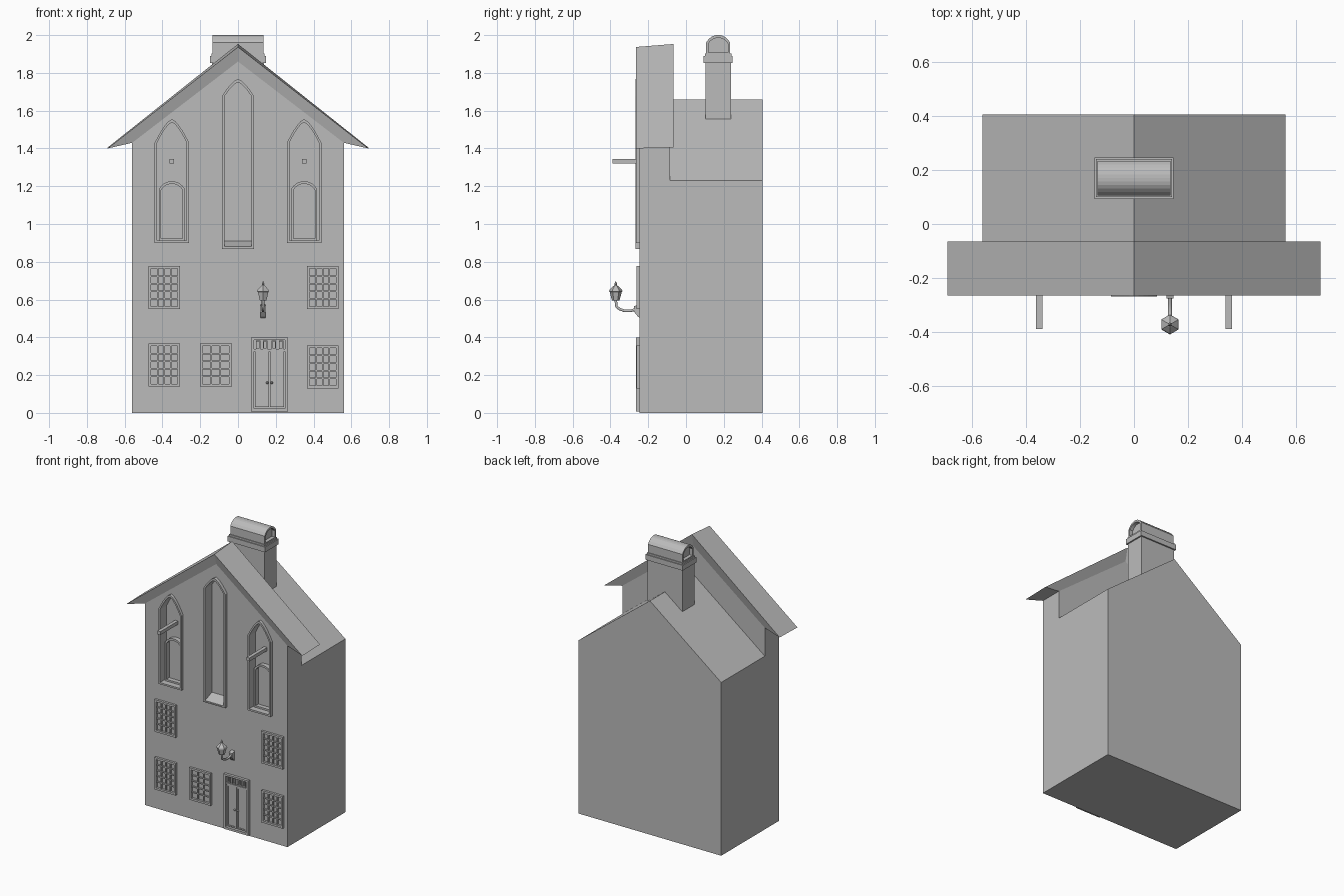
import bpy, bmesh, math
from mathutils import Vector, Matrix

if "Cube" in bpy.data.objects:
    bpy.data.objects.remove(bpy.data.objects["Cube"])

stone = bpy.data.materials.new("stone_grey")
stone.diffuse_color = (0.5, 0.5, 0.5, 1)
stone.use_nodes = True
stone.node_tree.nodes["Principled BSDF"].inputs["Base Color"].default_value = stone.diffuse_color
WALL, BACK, RECESS = -0.245, 0.405, -0.19


def finish(name, bm):
    bmesh.ops.recalc_face_normals(bm, faces=bm.faces[:])
    me = bpy.data.meshes.new(name)
    bm.to_mesh(me)
    bm.free()
    me.materials.append(stone)
    ob = bpy.data.objects.new(name, me)
    bpy.context.collection.objects.link(ob)
    return ob


def ring(bm, pts, d, axis="y"):
    """Place a 2D profile (u, z) at depth d along an axis."""
    return [bm.verts.new((u, d, z) if axis == "y" else (d, u, z)) for u, z in pts]


def bridge(bm, a, b):
    n = len(a)
    for i in range(n):
        bm.faces.new((a[i], a[(i + 1) % n], b[(i + 1) % n], b[i]))


def add_prism(bm, pts, d0, d1, axis="y"):
    a, b = ring(bm, pts, d0, axis), ring(bm, pts, d1, axis)
    bridge(bm, a, b)
    bm.faces.new(a)
    bm.faces.new(b)


def prism(name, pts, d0, d1, axis="y"):
    bm = bmesh.new()
    add_prism(bm, pts, d0, d1, axis)
    return finish(name, bm)


def add_frame(bm, outer, inner, d0, d1, axis="y"):
    """Hollow border between two outlines with equal point counts."""
    loops = [ring(bm, p, d, axis) for p, d in
             ((outer, d0), (outer, d1), (inner, d1), (inner, d0))]
    for i in range(4):
        bridge(bm, loops[i], loops[(i + 1) % 4])


def frame(name, outer, inner, d0, d1, axis="y"):
    bm = bmesh.new()
    add_frame(bm, outer, inner, d0, d1, axis)
    return finish(name, bm)


def rect(x0, x1, z0, z1):
    return [(x0, z0), (x1, z0), (x1, z1), (x0, z1)]


def arch(c, w, z0, zs, zt, power=1.5, n=5):
    """Outline with straight sides and a curved, pointed or round, head."""
    xs = [1 - i / n for i in range(2 * n + 1)]
    head = [(c + w * x, zs + (zt - zs) * (1 - abs(x) ** power)) for x in xs]
    return [(c - w, z0), (c + w, z0)] + head


# Main body, with the rear roof and the tall niches cut out
body = prism("house_body", [(-.56, 0), (.56, 0), (.56, 1.435), (0, 1.866), (-.56, 1.435)],
             WALL, BACK)
tall_inner = arch(0, .072, .875, 1.675, 1.75)
cut = bmesh.new()
add_prism(cut, [(.7, 1.1225), (.7, 2.2), (-.7, 2.2), (-.7, 1.1225), (0, 1.66)], -.085, .6)
add_prism(cut, tall_inner, -.4, RECESS)
for s in (-1, 1):
    add_prism(cut, arch(s * .35, .078, .912, 1.43, 1.538), -.4, RECESS)
cutter = finish("niche_cutter", cut)
cutter.hide_render = True
cutter.hide_viewport = False
cutter.display_type = "WIRE"
mod = body.modifiers.new("niches", "BOOLEAN")
mod.operation, mod.object, mod.solver = "DIFFERENCE", cutter, "EXACT"

# Overhanging front gable roof: one half, mirrored
bm = bmesh.new()
a = [bm.verts.new(p) for p in ((0, -.265, 1.937), (.69, -.265, 1.4), (.56, WALL, 1.43), (0, WALL, 1.86))]
b = [bm.verts.new(p) for p in ((0, -.065, 1.953), (.69, -.065, 1.405), (.56, -.085, 1.43), (0, -.085, 1.86))]
bridge(bm, a, b)
bm.faces.new(a)
bm.faces.new(b)
bmesh.ops.recalc_face_normals(bm, faces=bm.faces[:])
inside = [f for f in bm.faces if all(abs(v.co.x) < 1e-5 for v in f.verts)]
bmesh.ops.delete(bm, geom=inside, context="FACES_ONLY")
roof = finish("gable_roof", bm)
roof.modifiers.new("mirror", "MIRROR")

# Chimney: shaft, two collars, hollow barrel cap
CY = .17
prism("chimney_shaft", rect(CY - .067, CY + .067, 1.5, 1.86), -.137, .137, "x")
prism("chimney_collar", rect(CY - .077, CY + .077, 1.853, 1.89), -.147, .147, "x")
prism("chimney_upper_collar", rect(CY - .07, CY + .07, 1.89, 1.902), -.14, .14, "x")
cap_in = arch(CY, .052, 1.908, 1.955, 1.985, 2.5)
frame("chimney_cap", arch(CY, .064, 1.902, 1.96, 2.0, 2.5), cap_in, -.135, .135, "x")
prism("chimney_cap_core", cap_in, -.11, .11, "x")

# Central tall niche: surround and sloping sill
frame("tall_niche_surround", arch(0, .086, .868, 1.675, 1.767), tall_inner, -.268, WALL + .005)
prism("tall_niche_sill", [(-.266, .874), (RECESS, .874), (RECESS, .91), (-.266, .88)], -.072, .072, "x")

# Side niches with arched windows and projecting beams
for s, side in ((-1, "left"), (1, "right")):
    c = s * .35
    frame(side + "_niche_surround", arch(c, .091, .90, 1.43, 1.555),
          arch(c, .078, .912, 1.43, 1.538), -.265, WALL + .005)
    frame(side + "_arched_window", arch(c, .069, .912, 1.185, 1.226, 2.5),
          arch(c, .057, .924, 1.18, 1.212, 2.5), -.222, RECESS + .003)
    prism(side + "_hoist_beam", rect(c - .012, c + .012, 1.32, 1.344), -.388, RECESS + .005)

# Small-paned windows
windows = [("upper_left", -.391, .55), ("lower_left", -.391, .14), ("lower_middle", -.117, .14),
           ("upper_right", .449, .55), ("lower_right", .449, .13)]
for name, c, z in windows:
    w, h, t = .084, .228, .014
    bm = bmesh.new()
    add_frame(bm, rect(c - w, c + w, z, z + h), rect(c - w + t, c + w - t, z + t, z + h - t),
              -.261, WALL + .003)
    cols = 3 if name == "lower_middle" else 4
    for i in range(1, cols):
        x = c - w + t + 2 * (w - t) * i / cols
        add_prism(bm, rect(x - .004, x + .004, z + t, z + h - t), -.254, WALL + .003)
    for i in range(1, 5):
        zz = z + t + (h - 2 * t) * i / 5
        add_prism(bm, rect(c - w + t, c + w - t, zz - .004, zz + .004), -.2535, WALL + .003)
    finish(name + "_window", bm)

# Double door with transom lights and knobs
DX = .167
frame("door_surround", rect(.07, .264, .008, .398), rect(.086, .248, .024, .385), -.264, WALL + .003)
prism("transom_bar", rect(.086, .248, .325, .338), -.26, WALL + .003)
for s, side in ((-1, "left"), (1, "right")):
    x0, x1 = sorted((DX + s * .002, DX + s * .076))
    prism(side + "_door_leaf", rect(x0, x1, .03, .325), -.25, WALL + .003)
    frame(side + "_door_border", rect(x0, x1, .03, .325),
          rect(x0 + .009, x1 - .009, .039, .316), -.255, -.249)
    bm = bmesh.new()
    bmesh.ops.create_icosphere(bm, subdivisions=2, radius=.007,
                               matrix=Matrix.Translation((DX + s * .012, -.258, .16)))
    finish(side + "_door_knob", bm)
bm = bmesh.new()
for x in (-.061, -.022, .022, .061):
    c = DX + x
    add_frame(bm, rect(c - .012, c + .012, .338, .384), rect(c - .007, c + .007, .344, .378),
              -.256, WALL + .003)
finish("transom_lights", bm)

# Wall lamp: bracket, curved arm, six-sided lantern
LX, LY = .133, -.372
prism("lamp_bracket", [(-.24, .50), (-.255, .51), (-.275, .535), (-.275, .565), (-.24, .575)],
      LX - .013, LX + .013, "x")
cu = bpy.data.curves.new("lamp_arm", "CURVE")
cu.dimensions, cu.bevel_depth, cu.bevel_resolution, cu.use_fill_caps = "3D", .008, 1, True
sp = cu.splines.new("POLY")
path = [(-.26, .55), (-.295, .54), (-.325, .54), (-.352, .55), (-.368, .562), (LY, .6)]
sp.points.add(len(path) - 1)
for p, (y, z) in zip(sp.points, path):
    p.co = (LX, y, z, 1)
cu.materials.append(stone)
arm = bpy.data.objects.new("lamp_arm", cu)
bpy.context.collection.objects.link(arm)

bm = bmesh.new()
loops = []
for r, z in ((.02, .595), (.032, .64), (.037, .643), (.033, .652), (.012, .672), (.006, .676), (.008, .682), (.001, .697)):
    loops.append([bm.verts.new((LX + r * math.sin(k * math.pi / 3), LY + r * math.cos(k * math.pi / 3), z))
                  for k in range(6)])
for a, b in zip(loops, loops[1:]):
    bridge(bm, a, b)
bm.faces.new(loops[0])
bm.faces.new(loops[-1])
finish("lamp_lantern", bm)
